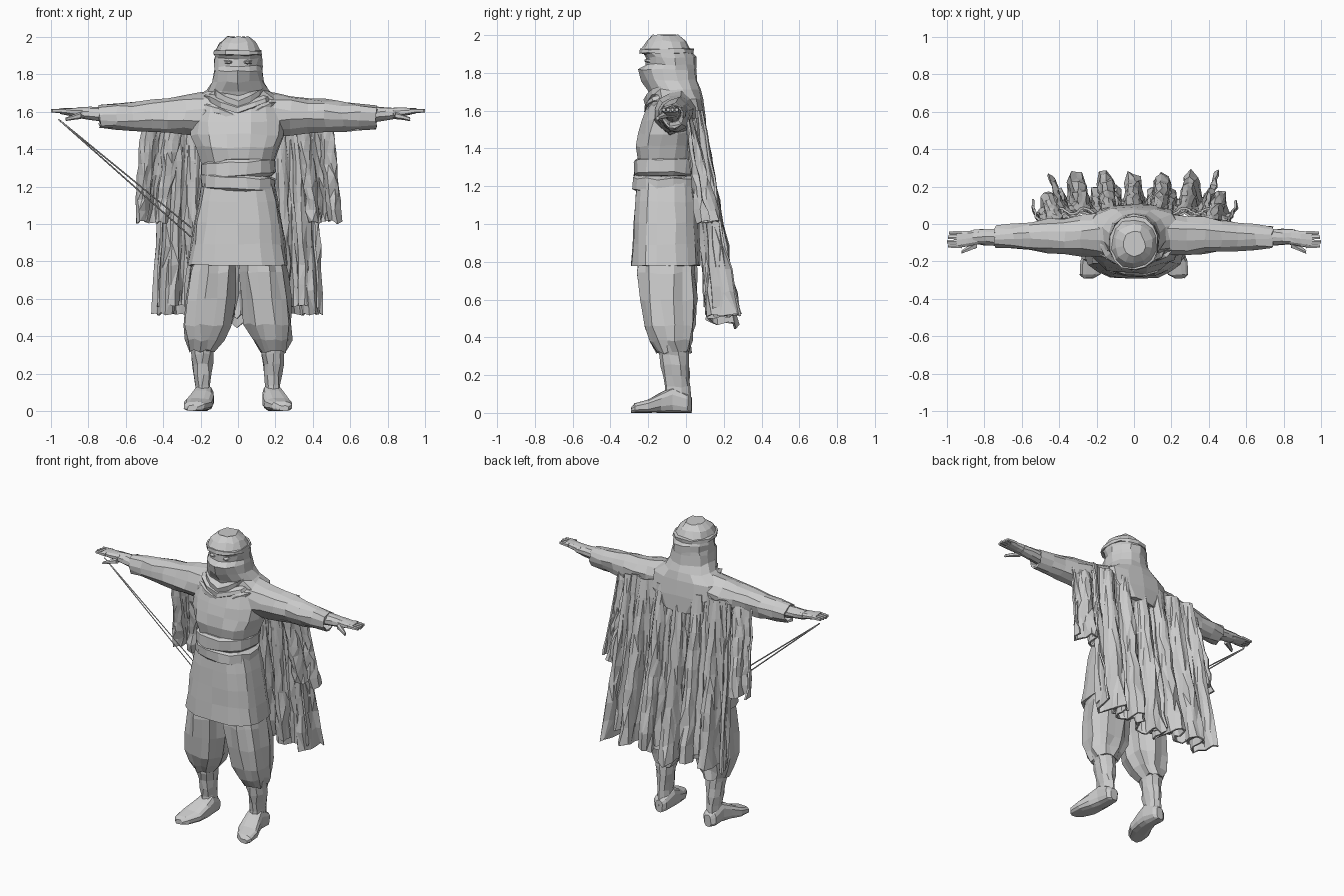
import bpy, bmesh, math, random
from mathutils import Vector

random.seed(4)
cube = bpy.data.objects.get("Cube")
if cube:
    bpy.data.objects.remove(cube)

grey = (.6, .6, .6, 1)
cloth = bpy.data.materials.new("pale grey")
cloth.use_nodes = True
cloth.diffuse_color = grey
cloth.node_tree.nodes["Principled BSDF"].inputs["Base Color"].default_value = grey


def link(name, data):
    """Add the data to the scene as an object in the cloth colour."""
    data.materials.append(cloth)
    obj = bpy.data.objects.new(name, data)
    bpy.context.collection.objects.link(obj)
    return obj


def finish(name, bm):
    """Turn a bmesh into a flat shaded object."""
    bmesh.ops.recalc_face_normals(bm, faces=bm.faces)
    mesh = bpy.data.meshes.new(name)
    bm.to_mesh(mesh)
    bm.free()
    return link(name, mesh)


def noise(amount):
    return random.uniform(-amount, amount)


def bridge(bm, first, second):
    """Join two rows of vertices with quads."""
    for a, b, c, d in zip(first, first[1:], second[1:], second):
        bm.faces.new((a, b, c, d))


def loft(name, axis, rings, sides=12, power=2, jitter=.004, ripple=0, flip=1, shape=None):
    """Skin rings of (position, low a, high a, low b, high b) along an axis."""
    bm = bmesh.new()
    loops = []
    for t, a_low, a_high, b_low, b_high in rings:
        loop = []
        for i in range(sides):
            angle = math.tau * (i + .5) / sides
            fold = 1 + ripple * (-1) ** i
            across, along = [math.copysign(abs(w) ** (2 / power), w) * fold / 2
                             for w in (math.cos(angle), math.sin(angle))]
            a = (a_low + a_high) / 2 + (a_high - a_low) * across
            b = (b_low + b_high) / 2 + (b_high - b_low) * along
            p = Vector({"x": (t, a, b), "y": (a, t, b), "z": (a, b, t)}[axis])
            p += Vector((noise(jitter), noise(jitter), noise(jitter)))
            p.z = max(p.z, 0)
            if shape:
                shape(p)
            p.x *= flip
            loop.append(bm.verts.new(p))
        loops.append(loop)
    for low, high in zip(loops, loops[1:]):
        bridge(bm, low + low[:1], high + high[:1])
    bm.faces.new(loops[0])
    bm.faces.new(loops[-1])
    return finish(name, bm)


def around(z, half, back, front):
    """Ring centred on x = 0."""
    return (z, -half, half, front, back)


def taper(start, end, steps, ease=1):
    """Evenly spaced rings that change size from start to end."""
    rings = []
    for i in range(steps + 1):
        t = i / steps
        sizes = [p + (q - p) * t ** ease for p, q in zip(start[1:], end[1:])]
        rings.append((start[0] + (end[0] - start[0]) * t, *sizes))
    return rings


def shrink(ring, inset, shift):
    """Smaller copy of a ring, moved along the axis."""
    t, a_low, a_high, b_low, b_high = ring
    return (t + shift, a_low + inset, a_high - inset, b_low + inset, b_high - inset)


def band(name, top, height, **options):
    """Cloth band with bevelled upper and lower edges."""
    base = shrink(top, 0, -height)
    rim = height / 5
    loft(name, "z", [shrink(top, .02, rim), top, base, shrink(base, .02, -rim)],
         power=2.3, **options)


def drape(name, top, bottom, lobes, amp, cols, hem=0, flip=1):
    """Pleated hanging cloth; top and bottom are (x start, x end, y, z)."""
    bm = bmesh.new()
    rows = 9
    previous = None
    for r in range(rows + 1):
        v = r / rows
        x_start, x_end, y, z = [p + (q - p) * v for p, q in zip(top, bottom)]
        depth = amp * (.2 + .8 * v)
        row = []
        for c in range(cols + 1):
            u = c / cols
            wave = math.tau * lobes * (u - .5)
            x = x_start + (x_end - x_start) * u + depth * math.sin(2 * wave) / 5
            sway = depth * (math.cos(wave) + noise(.25))
            drop = hem * v * max(0, 1 - abs(x) * 8) + noise(.01) * v
            row.append(bm.verts.new((flip * (x + noise(.008)), y + sway, z - drop)))
        if previous:
            bridge(bm, previous, row)
        previous = row
    bmesh.ops.triangulate(bm, faces=bm.faces)
    thick = finish(name, bm).modifiers.new("thickness", "SOLIDIFY")
    thick.thickness = .012
    thick.offset = 0


def face_shape(p):
    """Recess the eye slit and pull the mask into a ridge."""
    if p.y < -.13 and 1.83 < p.z < 1.9:
        p.y += .025
    elif p.y < -.15 and p.z < 1.83:
        p.y -= .015 * max(0, 1 - abs(p.x) * 12)


def sag(p):
    """Let the cowl droop towards the front centre."""
    p.z -= max(0, -.06 - p.y) * max(0, .5 - abs(p.x) * 2)


def slant(p):
    p.z += p.x * .06


def counter_slant(p):
    p.z -= p.x * .06


# Hood with face mask, spreading over the shoulders and upper back
loft("hood", "z", [
    around(2, .06, -.04, -.17), around(1.97, .1, 0, -.21), around(1.92, .125, .03, -.24),
    around(1.885, .13, .05, -.24), around(1.845, .13, .05, -.24),
    around(1.82, .13, .055, -.24), around(1.76, .14, .06, -.22),
    around(1.71, .17, .08, -.19), around(1.66, .25, .095, -.17),
    around(1.56, .25, .11, -.12), around(1.46, .15, .11, -.08)],
    sides=14, power=2.2, jitter=.006, shape=face_shape)
band("headband", around(1.925, .13, .04, -.245), .02, sides=14)

# Folded cowl round the neck
for k, name in enumerate(("upper_cowl", "middle_cowl", "lower_cowl")):
    band(name, around(1.74 - k * .04, .145 + k * .035, .06, -.22), .03,
         sides=14, jitter=.008, shape=sag)

# Tunic, sash and skirt
loft("tunic", "z", [
    around(1.71, .13, .07, -.16), around(1.63, .24, .09, -.2),
    around(1.55, .25, .09, -.23), around(1.48, .25, .08, -.25), around(1.41, .22, .07, -.27),
    around(1.3, .18, .05, -.25)], sides=16, power=2.4, jitter=.008, ripple=.015)
band("upper_sash", around(1.33, .2, .07, -.28), .07, sides=16, jitter=.006, shape=slant)
band("lower_sash", around(1.25, .2, .07, -.285), .06, sides=16, jitter=.006, shape=counter_slant)
skirt = taper(around(1.23, .19, .05, -.26), around(.78, .27, .08, -.29), 4, .8)
loft("skirt", "z", skirt + [shrink(skirt[-1], .02, 0), shrink(skirt[-1], .04, .08)],
     sides=18, power=2.8, jitter=.005, ripple=.01)

for side, label in ((1, "left_"), (-1, "right_")):
    loft(label + "eye", "y", taper((-.22, .04, .06, 1.86, 1.87), (-.19, .02, .08, 1.85, 1.88), 1),
         sides=6, jitter=0, flip=side)

    # Baggy trousers gathered below the knee
    cuff = (.32, .12, .26, -.15, .02)
    loft(label + "trouser", "z", [
        (.88, .01, .23, -.24, .05), (.74, .01, .26, -.25, .05), (.6, .02, .28, -.24, .05),
        (.46, .04, .29, -.22, .04), (.38, .08, .28, -.19, .03), cuff, shrink(cuff, .02, .01)],
        sides=16, power=2.3, jitter=.01, ripple=.045, flip=side)

    # Wrapped shin and foot
    loft(label + "shin", "z",
         taper((.36, .12, .26, -.15, .01), (.14, .145, .23, -.11, .02), 4)
         + [(.04, .14, .23, -.12, .03)], sides=10, jitter=.006, flip=side)
    loft(label + "foot", "y", [
        (.03, .16, .21, 0, .08), (.01, .14, .235, 0, .1), (-.07, .13, .24, 0, .14),
        (-.13, .13, .26, 0, .11), (-.2, .14, .29, 0, .07), (-.27, .18, .29, 0, .05),
        (-.29, .22, .27, 0, .03)], power=3, jitter=.002, flip=side)

    # Sleeve with open cuff, then the forearm
    sleeve = taper((.1, -.19, .08, 1.46, 1.72), (.74, -.13, -.01, 1.51, 1.635), 7, .8)
    loft(label + "sleeve", "x",
         sleeve + [shrink(sleeve[-1], .01, 0), shrink(sleeve[-1], .025, -.05)],
         jitter=.008, ripple=.025, flip=side)
    loft(label + "forearm", "x",
         taper((.66, -.12, -.02, 1.535, 1.63), (.86, -.11, -.03, 1.565, 1.622), 3),
         sides=10, flip=side)

    # Flat hand with closed fingers and a thumb
    loft(label + "palm", "x",
         taper((.83, -.11, -.03, 1.565, 1.622), (.95, -.13, -.04, 1.59, 1.62), 2),
         sides=10, power=2.5, jitter=.002, flip=side)
    for f, name in enumerate(("index", "middle", "ring", "little")):
        root = (.92, -.131 + f * .023, -.104 + f * .023, 1.592, 1.618)
        reach = .08 - abs(f - 1) * .005
        loft(label + name + "_finger", "x", taper(root, shrink(root, .004, reach), 2),
             sides=6, power=3, jitter=0, flip=side)
    loft(label + "thumb", "x",
         taper((.84, -.13, -.08, 1.56, 1.6), (.92, -.16, -.14, 1.55, 1.57), 2),
         sides=6, jitter=.002, flip=side)

    # Short cape wing hanging from the arm
    drape(label + "cape_wing", (.3, .51, .01, 1.57), (.38, .545, .12, 1.01), 1.5, .06, 14, flip=side)

# Pleated cape with an inner layer
drape("cape", (-.4, .4, .07, 1.6), (-.46, .46, .2, .52), 6, .075, 60, hem=.07)
drape("cape_lining", (-.38, .38, .05, 1.56), (-.43, .43, .15, .56), 8.5, .045, 60, hem=.06)

# Twin cords from the right hand to the hip
for name, height in (("upper_cord", .98), ("lower_cord", .93)):
    curve = bpy.data.curves.new(name, "CURVE")
    curve.dimensions = "3D"
    curve.bevel_depth = .004
    curve.bevel_resolution = 0
    spline = curve.splines.new("POLY")
    spline.points.add(1)
    spline.points[0].co = (-.96, -.08, 1.56, 1)
    spline.points[1].co = (-.25, -.06, height, 1)
    link(name, curve)
